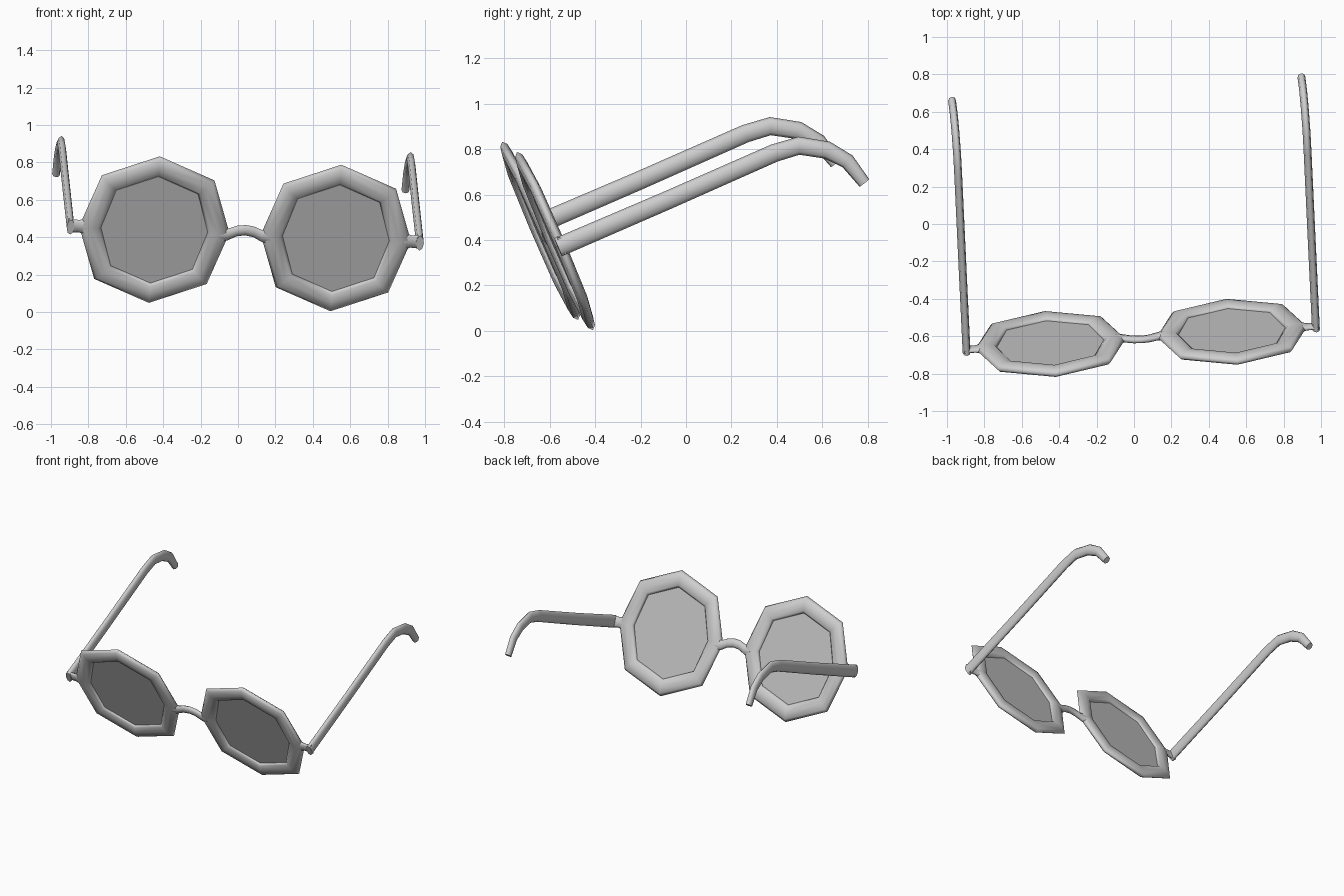
import bpy, bmesh
from math import sin, cos, pi
from mathutils import Matrix, Vector

cube = bpy.data.objects.get("Cube")
if cube:
    bpy.data.objects.remove(cube)


def make_material(name, grey):
    mat = bpy.data.materials.new(name)
    mat.use_nodes = True
    colour = (grey, grey, grey, 1)
    mat.diffuse_color = colour
    mat.node_tree.nodes["Principled BSDF"].inputs["Base Color"].default_value = colour
    return mat


FRAME = make_material("light grey frame", 0.62)
LENS = make_material("mid grey lens", 0.55)

# Resting pose: the glasses lean forward and are turned slightly
across = Vector((0.997, 0.067, -0.046)).normalized()
back = Vector((-0.043, 0.918, 0.395))
back = (back - across * back.dot(across)).normalized()
up = across.cross(back)
POSE = Matrix((across, back, up)).transposed().to_4x4()
POSE.translation = (0.038, -0.609, 0.418)

X, Y, Z = Vector((1, 0, 0)), Vector((0, 1, 0)), Vector((0, 0, 1))


def finish(name, bm, mat, side):
    """Mirror to the wanted side, pose and link the mesh."""
    bmesh.ops.transform(bm, matrix=POSE @ Matrix.Diagonal((side, 1, 1, 1)), verts=bm.verts)
    bmesh.ops.recalc_face_normals(bm, faces=bm.faces)
    mesh = bpy.data.meshes.new(name)
    bm.to_mesh(mesh)
    bm.free()
    mesh.materials.append(mat)
    obj = bpy.data.objects.new(name, mesh)
    bpy.context.collection.objects.link(obj)
    return obj


def loft(name, sections, side=1, closed=False, sides=8):
    """Skin oval sections, each (centre, first half axis, second half axis)."""
    bm = bmesh.new()
    rings = []
    for c, a, b in sections:
        angles = [2 * pi * i / sides for i in range(sides)]
        rings.append([bm.verts.new(c + a * cos(t) + b * sin(t)) for t in angles])
    pairs = list(zip(rings, rings[1:]))
    if closed:
        pairs.append((rings[-1], rings[0]))
    for r, s in pairs:
        for i in range(sides):
            j = (i + 1) % sides
            bm.faces.new((r[i], r[j], s[j], s[i])).smooth = True
    if not closed:
        bm.faces.new(rings[0])
        bm.faces.new(rings[-1])
    return finish(name, bm, FRAME, side)


LENS_X = 0.487
# Temple centre line: distance back, height, half height
TEMPLE = [(-0.018, 0, 0.043), (0.5, 0, 0.041), (1.02, 0.005, 0.040), (1.133, -0.008, 0.040),
          (1.24, -0.075, 0.039), (1.303, -0.156, 0.034), (1.334, -0.273, 0.027)]

for label, side in (("left", 1), ("right", -1)):
    # Octagonal rim with a flattened oval section, narrower at the two side corners
    rim, pane = [], []
    for i in range(8):
        t = i * pi / 4
        out = X * cos(t) + Z * sin(t)
        scale = 0.935 if i % 4 == 0 else 1
        centre = X * LENS_X + out * 0.367 * scale
        rim.append((centre, out * 0.06, Y * 0.024))
        pane.append(X * LENS_X + out * 0.325 * scale)
    loft(label + "_rim", rim, side, closed=True)

    # Flat lens
    bm = bmesh.new()
    face = bm.faces.new([bm.verts.new(p - Y * 0.003) for p in pane])
    ext = bmesh.ops.extrude_face_region(bm, geom=[face])
    moved = [g for g in ext["geom"] if isinstance(g, bmesh.types.BMVert)]
    bmesh.ops.translate(bm, verts=moved, vec=Y * 0.006)
    finish(label + "_lens", bm, LENS, side)

    # Hinge stub
    stub = [(0.85, 0.05, 0.022), (0.89, 0.036, 0.014), (0.92, 0.038, 0.014), (0.95, 0.042, 0.016)]
    loft(label + "_hinge", [(X * u, Z * h, Y * d) for u, h, d in stub], side)

    # Temple arm with hooked ear end
    points = [Y * v + Z * w + X * 0.937 for v, w, h in TEMPLE]
    arm = []
    for i, p in enumerate(points):
        before = points[max(i - 1, 0)]
        after = points[min(i + 1, len(points) - 1)]
        normal = X.cross((after - before).normalized())
        arm.append((p, normal * TEMPLE[i][2], X * 0.021))
    loft(label + "_temple", arm, side)

# Arched nose bridge, flared where it meets the rims
bridge = [(-0.14, -0.012, 0.05, 0.024), (-0.09, -0.008, 0.034, 0.019), (-0.045, 0.014, 0.031, 0.018)]
bridge += [(0, 0.021, 0.03, 0.018)] + [(-u, w, h, d) for u, w, h, d in reversed(bridge)]
loft("nose_bridge", [(X * u + Z * w, Z * h, Y * d) for u, w, h, d in bridge])
